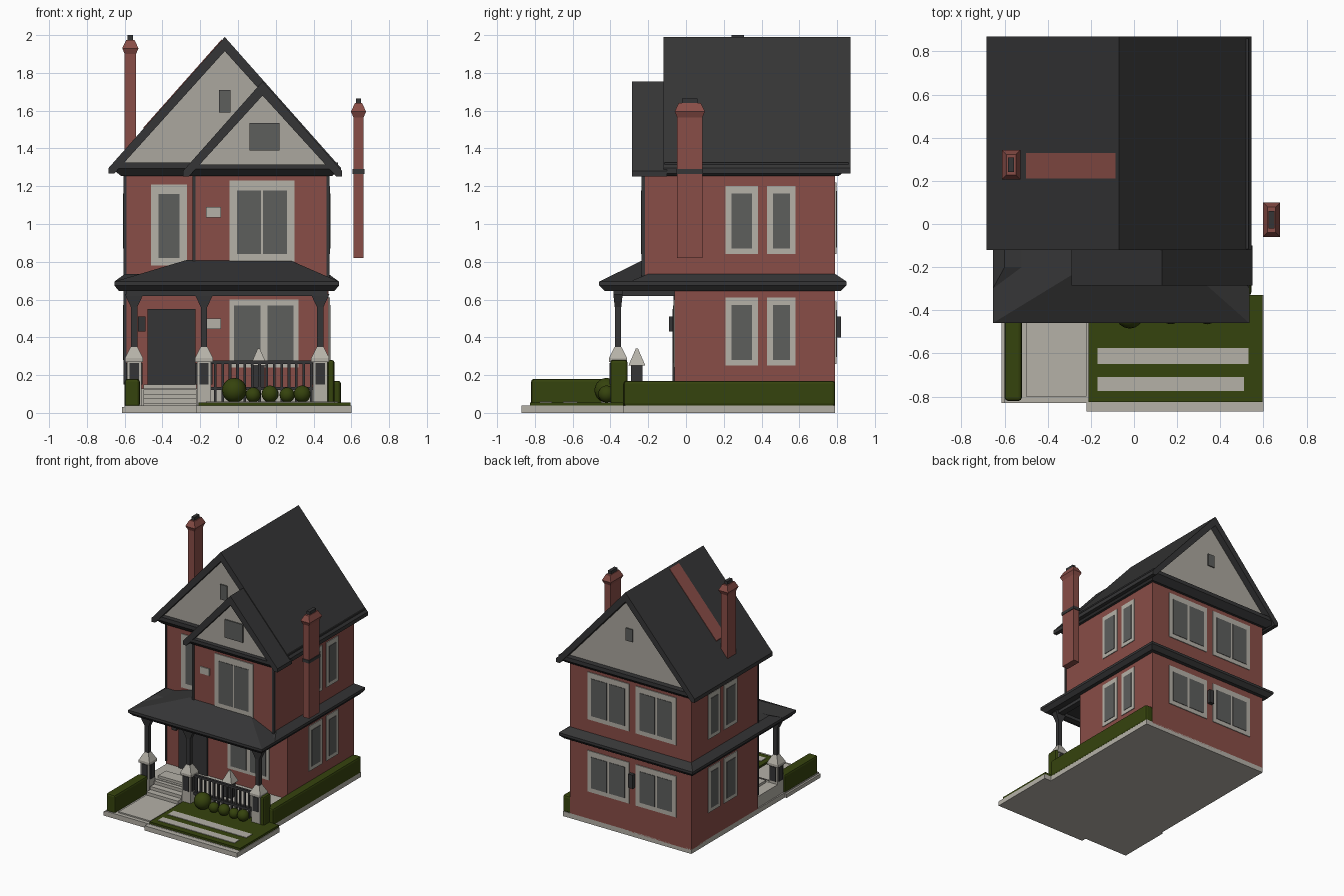
import bpy, bmesh, math

if "Cube" in bpy.data.objects:
    bpy.data.objects.remove(bpy.data.objects["Cube"])

def material(name, r, g, b):
    m = bpy.data.materials.new(name)
    m.diffuse_color = (r, g, b, 1)
    m.use_nodes = True
    m.node_tree.nodes["Principled BSDF"].inputs["Base Color"].default_value = m.diffuse_color
    return m

BRICK = material("brick red", 0.25, 0.075, 0.063)
ROOF = material("charcoal", 0.036, 0.036, 0.037)
STONE = material("pale stone", 0.46, 0.44, 0.39)
GABLE = material("gable cream", 0.41, 0.39, 0.345)
GLASS = material("grey glass", 0.11, 0.112, 0.108)
GREEN = material("hedge green", 0.036, 0.056, 0.004)

def make(name, verts, faces, mat):
    me = bpy.data.meshes.new(name)
    me.from_pydata(verts, [], faces)
    bm = bmesh.new()
    bm.from_mesh(me)
    bmesh.ops.recalc_face_normals(bm, faces=bm.faces)
    bm.to_mesh(me)
    bm.free()
    me.materials.append(mat)
    ob = bpy.data.objects.new(name, me)
    bpy.context.collection.objects.link(ob)
    return ob

def frustum(name, low, high, z0, z1, mat):
    """Solid between two rectangles given as (x0, x1, y0, y1)."""
    v = []
    for (a, b, c, d), z in ((low, z0), (high, z1)):
        v += [(a, c, z), (b, c, z), (b, d, z), (a, d, z)]
    f = [(0, 3, 2, 1), (4, 5, 6, 7)] + [(i, (i + 1) % 4, (i + 1) % 4 + 4, i + 4) for i in range(4)]
    return make(name, v, f, mat)

def box(name, x0, x1, y0, y1, z0, z1, mat, bevel=0):
    ob = frustum(name, (x0, x1, y0, y1), (x0, x1, y0, y1), z0, z1, mat)
    if bevel:
        b = ob.modifiers.new("round", 'BEVEL')
        b.width, b.segments = bevel, 2
    return ob

def prism(name, profile, y0, y1, mat):
    """Extrude an (x, z) profile along y."""
    n = len(profile)
    v = [(x, y, z) for y in (y0, y1) for x, z in profile]
    f = [tuple(range(n)), tuple(range(2 * n - 1, n - 1, -1))]
    f += [(i, (i + 1) % n, (i + 1) % n + n, i + n) for i in range(n)]
    return make(name, v, f, mat)

def sq(x, y, r):
    return (x - r, x + r, y - r, y + r)

SLOPE = 1.127
X0, X1, YF, YB, YBAY = -0.60, 0.48, -0.06, 0.79, -0.23

def plate(name, side, pos, a0, a1, z0, z1, t, mat):
    """Thin plate on a wall; side is the outward direction."""
    if side == 'front':
        return box(name, a0, a1, pos - t, pos + 0.01, z0, z1, mat)
    if side == 'back':
        return box(name, a0, a1, pos - 0.01, pos + t, z0, z1, mat)
    if side == 'right':
        return box(name, pos - 0.01, pos + t, a0, a1, z0, z1, mat)
    return box(name, pos - t, pos + 0.01, a0, a1, z0, z1, mat)

def window(name, side, pos, a0, a1, z0, z1, panes=1, rim=0.03, split=0.02):
    plate(name + "_frame", side, pos, a0, a1, z0, z1, 0.006, STONE)
    w = (a1 - a0 - 2 * rim - split * (panes - 1)) / panes
    for i in range(panes):
        s = a0 + rim + i * (w + split)
        plate(name + "_glass", side, pos, s, s + w, z0 + rim, z1 - rim * 1.3, 0.0095, GLASS)

# Ground slab, lawn and paving
box("ground_slab", -0.60, 0.54, -0.83, YB, 0, 0.04, STONE)
box("front_slab", -0.22, 0.60, -0.87, -0.33, 0, 0.038, STONE)
box("left_curb", -0.615, -0.5, -0.83, -0.4, 0, 0.03, STONE)
box("lawn", -0.21, 0.595, -0.825, -0.33, 0.03, 0.056, GREEN)
for x1, y0, y1 in ((0.53, -0.65, -0.575), (0.51, -0.775, -0.71)):
    box("lawn_stone_strip", -0.17, x1, y0, y1, 0.05, 0.06, STONE)
box("walkway", -0.50, -0.22, -0.80, -0.4, 0.03, 0.05, STONE)
for i in range(4):
    box("porch_step", -0.50, -0.22, -0.45 + i * 0.05, -0.2, 0.04, 0.075 + i * 0.025, STONE)
box("porch_floor", X0 + 0.01, X1 - 0.01, -0.32, YF, 0.03, 0.13, STONE)

# Hedges and bushes
box("left_hedge", -0.60, -0.52, -0.82, -0.40, 0.03, 0.18, GREEN, 0.015)
box("right_hedge", 0.475, 0.545, -0.33, YB, 0.035, 0.17, GREEN, 0.015)
box("corner_shrub", 0.475, 0.51, -0.40, -0.31, 0.04, 0.28, GREEN, 0.012)
for x, r in ((-0.02, 0.065), (0.08, 0.04), (0.17, 0.045), (0.26, 0.04), (0.34, 0.045)):
    bpy.ops.mesh.primitive_uv_sphere_add(segments=16, ring_count=10, radius=r, location=(x, -0.42, 0.055 + r))
    bpy.context.object.name = "round_bush"
    bpy.context.object.data.materials.append(GREEN)
    bpy.ops.object.shade_smooth()

# House walls
box("main_walls", X0, X1, YF, YB, 0.03, 1.30, BRICK)
box("bay_walls", -0.23, X1, YBAY, YF + 0.01, 0.67, 1.30, BRICK)
for x in (-0.23, X1):
    box("bay_corner_trim", x - 0.012, x + 0.005, YBAY - 0.006, YBAY + 0.012, 0.68, 1.29, ROOF)
box("left_corner_trim", X0 - 0.005, X0 + 0.01, YF - 0.005, YF + 0.01, 0.15, 1.29, ROOF)

# Gable roofs: chevron slabs, pediments and cornices
def gable_roof(name, cx, peak, half, y0, y1, thick):
    e = peak - half * SLOPE
    prism(name, [(cx - half, e), (cx, peak), (cx + half, e), (cx + half, e - 0.03),
                 (cx + half - 0.03, e - 0.03), (cx, peak - thick), (cx - half + 0.03, e - 0.03),
                 (cx - half, e - 0.03)], y0, y1, ROOF)

def pediment(name, cx, peak, half, y0, y1):
    prism(name, [(cx - half, peak - half * SLOPE), (cx, peak), (cx + half, peak - half * SLOPE)], y0, y1, GABLE)

gable_roof("main_roof", -0.07, 1.99, 0.615, -0.12, 0.87, 0.075)
pediment("main_pediments", -0.07, 1.95, 0.58, -0.075, 0.815)
gable_roof("bay_roof", 0.13, 1.755, 0.42, -0.285, -0.10, 0.075)
pediment("bay_pediment", 0.13, 1.715, 0.385, -0.245, -0.07)
frustum("main_cornice", (X0 - 0.02, X1 + 0.02, -0.08, 0.81), (-0.67, 0.54, -0.115, 0.86), 1.255, 1.295, ROOF)
box("main_cornice_ledge", -0.66, 0.53, -0.115, 0.86, 1.295, 1.325, ROOF)
frustum("bay_cornice", (-0.25, X1 + 0.02, -0.245, -0.06), (-0.28, 0.54, -0.28, -0.06), 1.255, 1.29, ROOF)
box("bay_cornice_ledge", -0.26, 0.52, -0.28, -0.06, 1.29, 1.315, ROOF)
plate("front_attic_vent", 'front', -0.075, -0.10, -0.04, 1.59, 1.71, 0.009, GLASS)
plate("back_attic_vent", 'back', 0.815, -0.10, -0.04, 1.58, 1.68, 0.009, GLASS)
plate("bay_attic_vent", 'front', -0.245, 0.06, 0.22, 1.39, 1.535, 0.009, GLASS)

# Brick strip lying on the left roof slope
zr = lambda x: 1.99 - abs(x + 0.07) * SLOPE
prism("roof_brick_strip", [(-0.50, zr(-0.50) - 0.01), (-0.085, zr(-0.085) - 0.01),
                           (-0.085, zr(-0.085) + 0.006), (-0.50, zr(-0.50) + 0.006)], 0.21, 0.33, BRICK)

# Chimneys
def chimney(name, x, y, rx, ry, z0, z1):
    r = lambda k: (x - rx - k, x + rx + k, y - ry - k, y + ry + k)
    box(name + "_shaft", *r(0), z0, z1, BRICK)
    frustum(name + "_flare", r(0), r(0.013), z1 - 0.03, z1, BRICK)
    frustum(name + "_cap", r(0.013), r(-0.008), z1, z1 + 0.045, BRICK)
    box(name + "_pot", x - 0.014, x + 0.014, y - ry * 0.6, y + ry * 0.6, z1 + 0.03, z1 + 0.07, ROOF)

chimney("left_chimney", -0.57, 0.275, 0.03, 0.055, 1.35, 1.93)
chimney("right_chimney", 0.638, 0.02, 0.027, 0.067, 0.82, 1.595)
box("right_chimney_band", 0.607, 0.669, -0.051, 0.091, 1.265, 1.29, ROOF)

# Skirt roof around the middle and hipped porch roof
frustum("skirt_soffit", (-0.63, 0.51, -0.43, 0.82), (-0.655, 0.535, -0.46, 0.85), 0.645, 0.675, ROOF)
box("skirt_edge", -0.655, 0.535, -0.46, 0.85, 0.675, 0.695, ROOF)
frustum("skirt_slope", (-0.655, 0.535, -0.3, 0.85), (X0, X1, -0.2, YB), 0.695, 0.735, ROOF)
frustum("porch_roof", (-0.655, 0.535, -0.46, 0.02), (-0.27, 0.27, -0.225, -0.04), 0.695, 0.81, ROOF)

# Porch posts on panelled bases
for x in (-0.55, -0.18, 0.435):
    y = -0.36
    box("post_base", *sq(x, y, 0.038), 0.04, 0.28, STONE)
    box("post_base_rim", *sq(x, y, 0.048), 0.27, 0.29, STONE)
    frustum("post_base_cap", sq(x, y, 0.048), sq(x, y, 0.018), 0.29, 0.35, STONE)
    for s in ('front', 'back'):
        plate("post_panel", s, y + (-0.038 if s == 'front' else 0.038), x - 0.025, x + 0.025, 0.15, 0.265, 0.006, ROOF)
    for s in ('left', 'right'):
        plate("post_panel", s, x + (-0.038 if s == 'left' else 0.038), y - 0.025, y + 0.025, 0.15, 0.265, 0.006, ROOF)
    box("porch_post", *sq(x, y, 0.017), 0.34, 0.63, ROOF)
    frustum("post_bracket", sq(x, y, 0.017), (x - 0.05, x + 0.05, y - 0.025, y + 0.025), 0.56, 0.63, ROOF)
box("porch_beam", -0.59, 0.475, -0.385, -0.335, 0.62, 0.66, ROOF)
for x in (-0.55, 0.435):
    box("porch_side_beam", x - 0.025, x + 0.025, -0.36, YF, 0.62, 0.66, ROOF)

# Porch railing and small urn
for z in (0.12, 0.26):
    box("railing_bar", -0.15, 0.41, -0.365, -0.345, z, z + 0.018, ROOF)
for i in range(14):
    x = -0.12 + i * 0.039
    box("railing_spindle", x - 0.007, x + 0.007, -0.362, -0.348, 0.05, 0.265, ROOF)
box("urn_stand", *sq(0.11, -0.26, 0.03), 0.12, 0.25, ROOF)
frustum("urn_cap", sq(0.11, -0.26, 0.045), sq(0.11, -0.26, 0.006), 0.25, 0.34, STONE)

# Front door, lamps and plaques
plate("front_door", 'front', YF, -0.48, -0.225, 0.13, 0.55, 0.012, ROOF)
box("front_lamp", -0.53, -0.49, YF - 0.03, YF, 0.43, 0.51, ROOF)
box("back_lamp", -0.10, -0.06, YB, YB + 0.03, 0.40, 0.51, ROOF)
for y, z in ((YF, 0.47), (YBAY, 1.06)):
    plate("wall_plaque", 'front', y, -0.17, -0.09, z - 0.025, z + 0.03, 0.008, STONE)

# Windows on every side
window("upper_left_window", 'front', YF, -0.46, -0.27, 0.78, 1.21, rim=0.04)
window("bay_window", 'front', YBAY, -0.045, 0.30, 0.80, 1.23, 2, 0.04, 0.012)
window("porch_window", 'front', YF, -0.045, 0.32, 0.24, 0.60, 2, 0.025, 0.035)
for side, pos in (('right', X1), ('left', X0)):
    for a0, a1 in ((0.21, 0.38), (0.43, 0.58)):
        window(side + "_lower_window", side, pos, a0, a1, 0.25, 0.61)
        window(side + "_upper_window", side, pos, a0, a1, 0.84, 1.20)
for a0, a1 in ((-0.05, 0.32), (-0.47, -0.11)):
    window("back_lower_window", 'back', YB, a0, a1, 0.26, 0.59, 2, 0.035)
    window("back_upper_window", 'back', YB, a0, a1, 0.84, 1.22, 2, 0.035)
